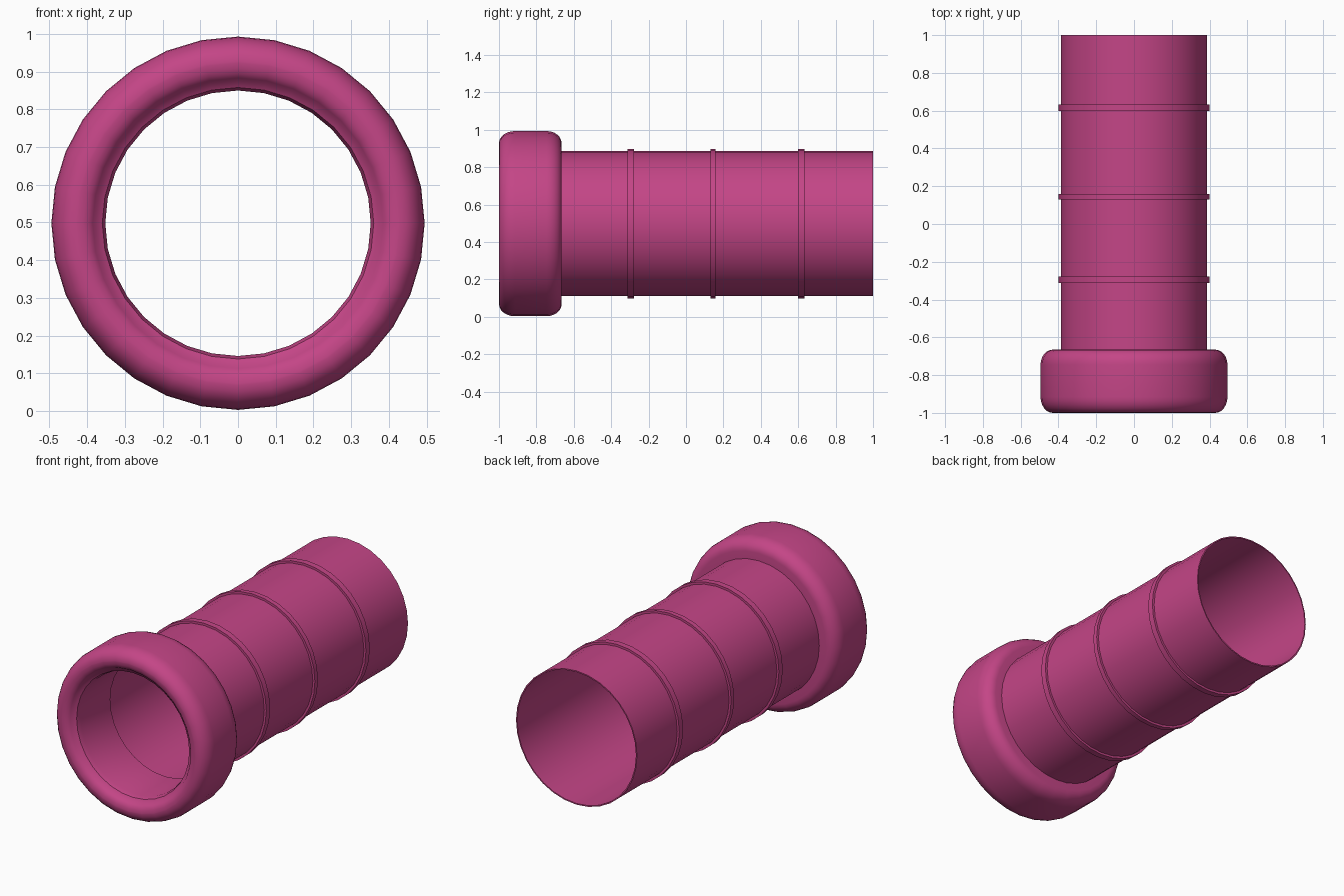
import bpy, bmesh
from math import cos, sin, pi, radians

if "Cube" in bpy.data.objects:
    bpy.data.objects.remove(bpy.data.objects["Cube"])

CZ = 0.498
SIDES = 32

mat = bpy.data.materials.new("magenta_plastic")
mat.diffuse_color = (0.55, 0.06, 0.24, 1)
mat.use_nodes = True
mat.node_tree.nodes["Principled BSDF"].inputs["Base Color"].default_value = mat.diffuse_color


def lathe(name, profile, angle=30):
    """Spin a closed (radius, y) profile around the tube's long axis."""
    bm = bmesh.new()
    rings = []
    for i in range(SIDES):
        a = 2 * pi * i / SIDES
        rings.append([bm.verts.new((r * cos(a), y, CZ + r * sin(a))) for r, y in profile])
    n = len(profile)
    for i in range(SIDES):
        p, q = rings[i], rings[(i + 1) % SIDES]
        for j in range(n):
            k = (j + 1) % n
            bm.faces.new((p[j], p[k], q[k], q[j]))
    bmesh.ops.recalc_face_normals(bm, faces=bm.faces)
    me = bpy.data.meshes.new(name)
    bm.to_mesh(me)
    bm.free()
    me.materials.append(mat)
    ob = bpy.data.objects.new(name, me)
    bpy.context.collection.objects.link(ob)
    bpy.context.view_layer.objects.active = ob
    ob.select_set(True)
    bpy.ops.object.shade_smooth_by_angle(angle=radians(angle))
    ob.select_set(False)
    return ob


def arc(cr, cy, rr, ry, a0, a1, steps=6):
    """Elliptical corner of a profile, angles in degrees."""
    out = []
    for i in range(steps + 1):
        a = radians(a0 + (a1 - a0) * i / steps)
        out.append((cr + rr * cos(a), cy + ry * sin(a)))
    return out


# Thin-walled tube
lathe("tube", [(0.387, -0.68), (0.387, 1.0), (0.380, 1.0), (0.380, -0.68)])

# Raised bands around the tube
for i, (y, w) in enumerate([(-0.295, 0.035), (0.145, 0.028), (0.615, 0.035)]):
    lathe(f"band_{i + 1}", [(0.382, y - w / 2), (0.400, y - w / 2),
                            (0.400, y + w / 2), (0.382, y + w / 2)])

# Rounded collar at the front mouth
collar = [(0.352, -0.665), (0.352, -0.935), (0.360, -0.960)]
collar += arc(0.425, -0.955, 0.050, 0.045, 200, 270, 4)
collar += arc(0.430, -0.915, 0.065, 0.085, 270, 360)
collar += arc(0.430, -0.745, 0.065, 0.080, 0, 90)
lathe("collar", collar, 40)
